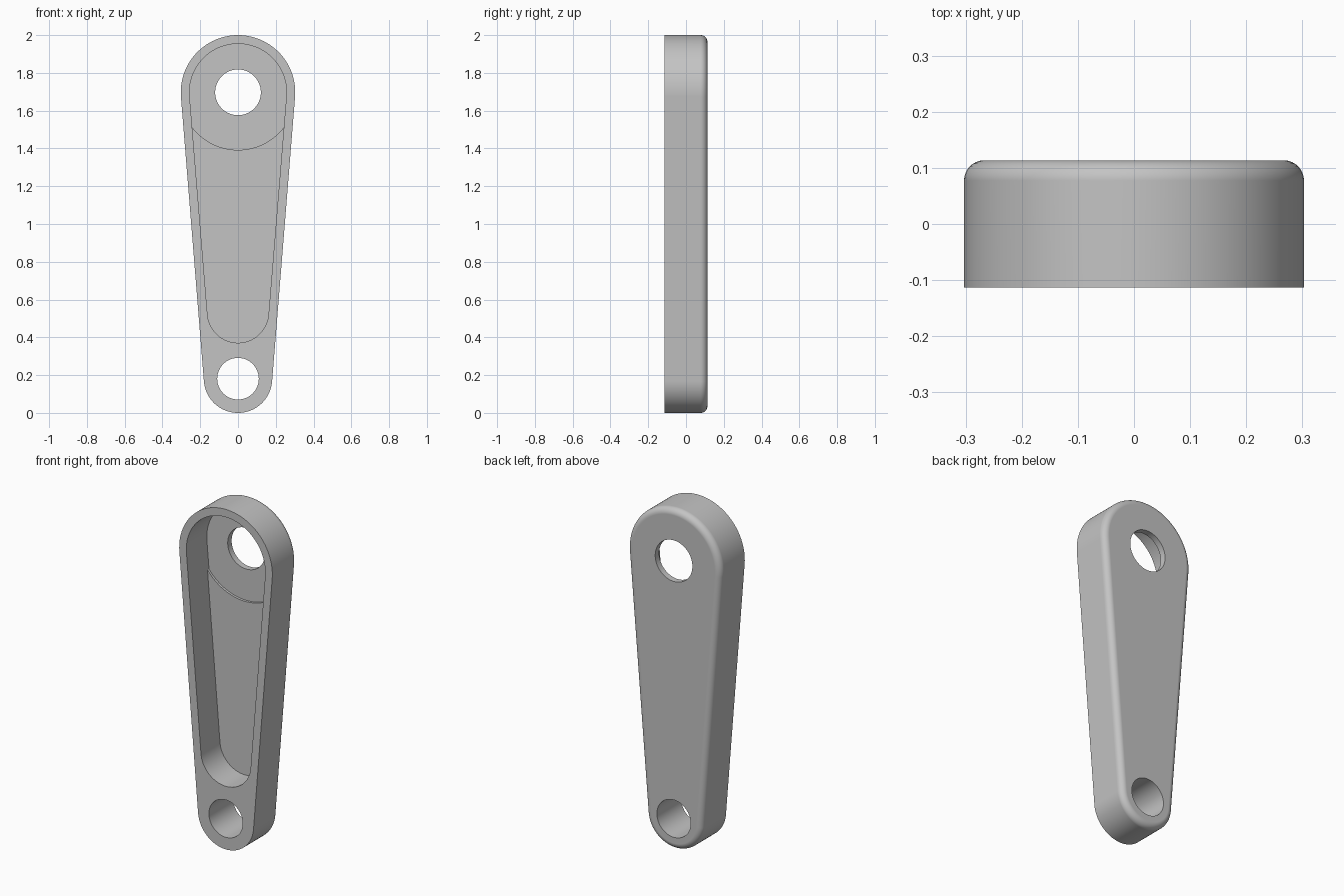
import bpy
import bmesh
import math

BIG_Z, BIG_R = 1.697, 0.303       # upper end
SMALL_Z, SMALL_R = 0.181, 0.181   # lower end
HALF = 0.1135                     # half thickness
WALL, FILLET = 0.046, 0.036
FLOOR, RECESS = 0.063, 0.077      # y of pocket floor and of the deeper upper floor
BEYOND = 0.3

if "Cube" in bpy.data.objects:
    bpy.data.objects.remove(bpy.data.objects["Cube"], do_unlink=True)

grey = bpy.data.materials.new("plain_grey")
grey.use_nodes = True
colour = (0.55, 0.55, 0.55, 1)
grey.diffuse_color = colour
grey.node_tree.nodes["Principled BSDF"].inputs["Base Color"].default_value = colour


def arc(z, r, start, end, steps):
    return [(r * math.cos(start + (end - start) * i / steps),
             z + r * math.sin(start + (end - start) * i / steps))
            for i in range(steps + 1)]


def tapered_outline(z1, r1, z2, r2):
    """Two round ends joined by tangent lines."""
    tilt = -math.asin((r1 - r2) / (z1 - z2))
    return (arc(z1, r1, tilt, math.pi - tilt, 56)
            + arc(z2, r2, math.pi - tilt, 2 * math.pi + tilt, 48))


def circle(z, r):
    return arc(z, r, 0, 2 * math.pi, 96)[:-1]


def loft(name, sections):
    """Closed solid through (y, outline) sections from front to back."""
    bm = bmesh.new()
    rings = [[bm.verts.new((x, y, z)) for x, z in outline] for y, outline in sections]
    bm.faces.new(rings[0])
    bm.faces.new(rings[-1])
    for a, b in zip(rings, rings[1:]):
        for i in range(len(a)):
            j = (i + 1) % len(a)
            bm.faces.new((a[i], a[j], b[j], b[i]))
    bmesh.ops.recalc_face_normals(bm, faces=bm.faces)
    mesh = bpy.data.meshes.new(name)
    bm.to_mesh(mesh)
    bm.free()
    mesh.materials.append(grey)
    obj = bpy.data.objects.new(name, mesh)
    bpy.context.collection.objects.link(obj)
    return obj


def prism(name, outline, front, back):
    return loft(name, [(front, outline), (back, outline)])


def activate(obj):
    bpy.ops.object.select_all(action="DESELECT")
    obj.select_set(True)
    bpy.context.view_layer.objects.active = obj


def cut(target, cutter):
    cutter.hide_render = True
    mod = target.modifiers.new("cut", "BOOLEAN")
    mod.operation = "DIFFERENCE"
    mod.solver = "EXACT"
    mod.object = cutter
    activate(target)
    bpy.ops.object.modifier_apply(modifier=mod.name)
    bpy.data.objects.remove(cutter, do_unlink=True)


# Body with a rounded back rim
sections = [(-HALF, tapered_outline(BIG_Z, BIG_R, SMALL_Z, SMALL_R))]
for i in range(9):
    a = math.pi / 2 * i / 8
    inset = FILLET * (1 - math.cos(a))
    sections.append((HALF - FILLET * (1 - math.sin(a)),
                     tapered_outline(BIG_Z, BIG_R - inset, SMALL_Z, SMALL_R - inset)))
body = loft("link_arm", sections)

# Front pocket, whose floor steps deeper around the upper hole
shelf = prism("shelf_cutter", [(-0.5, 0.2), (0.5, 0.2), (0.5, BIG_Z), (-0.5, BIG_Z)],
              FLOOR, BEYOND)
cut(shelf, prism("round_cutter", circle(BIG_Z, BIG_R + 0.002), -BEYOND, BEYOND + 0.1))
pocket = prism("pocket_cutter",
               tapered_outline(BIG_Z, BIG_R - WALL, 0.533, 0.162), -BEYOND, RECESS)
cut(pocket, shelf)
cut(body, pocket)

# Through holes
for z, r in ((BIG_Z, 0.121), (SMALL_Z, 0.11)):
    cut(body, prism("hole_cutter", circle(z, r), -BEYOND, BEYOND))

# Smooth round walls, crisp edges
activate(body)
bpy.ops.object.shade_smooth_by_angle(angle=math.radians(30))
body.modifiers.new("even_shading", "WEIGHTED_NORMAL").keep_sharp = True
